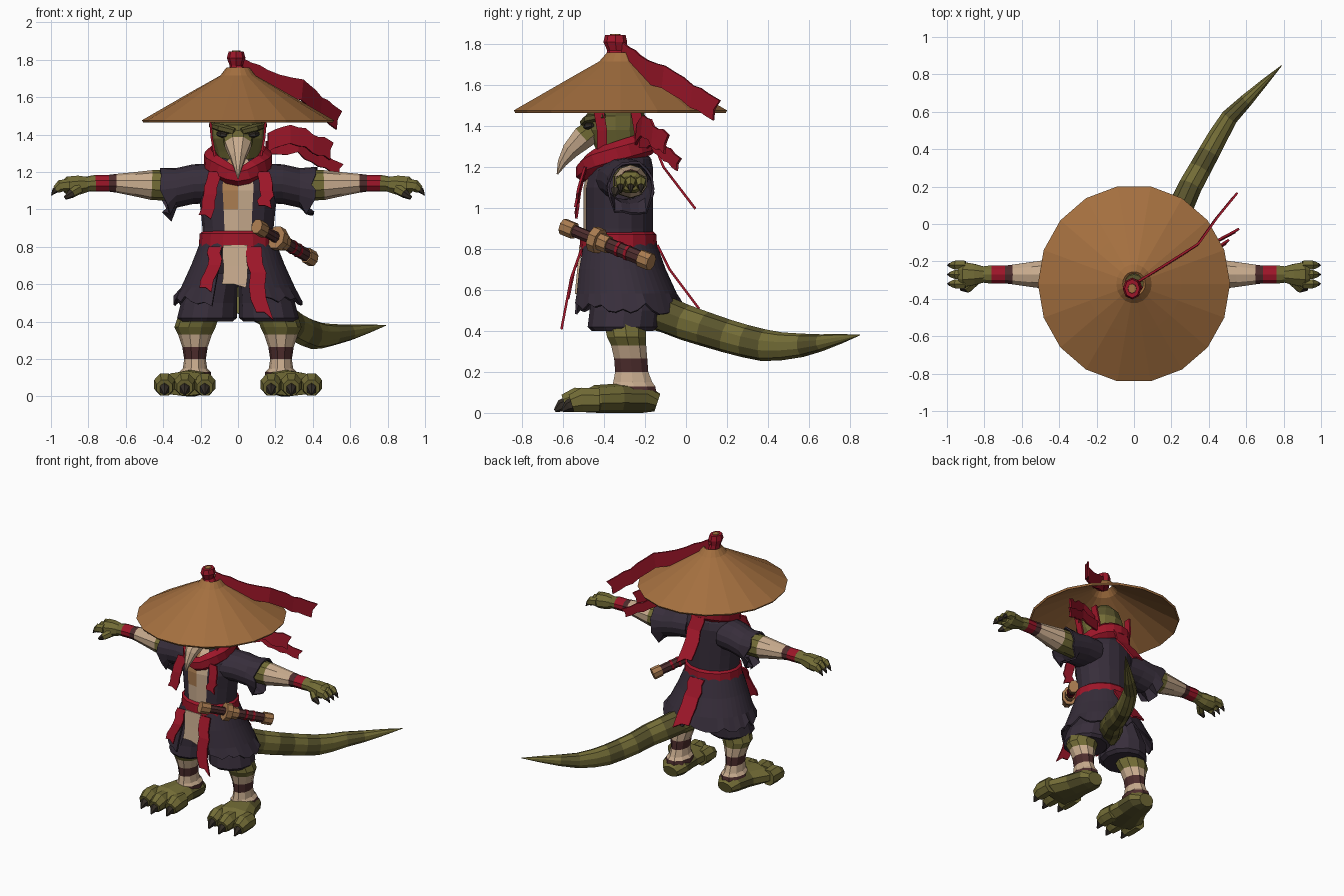
import bpy, bmesh, random
from math import sin, cos, pi, radians
from mathutils import Vector

random.seed(4)
cube = bpy.data.objects.get("Cube")
if cube:
    bpy.data.objects.remove(cube)


def material(name, r, g, b):
    m = bpy.data.materials.new(name)
    m.use_nodes = True
    m.diffuse_color = (r, g, b, 1)
    m.node_tree.nodes["Principled BSDF"].inputs["Base Color"].default_value = (r, g, b, 1)
    return m


STRAW = material("straw", .37, .16, .05)
CLOTH = material("dark_cloth", .038, .027, .043)
RED = material("red_cloth", .34, .008, .022)
OLIVE = material("olive_scales", .17, .15, .037)
MOSS = material("dark_scales", .1, .088, .025)
CREAM = material("cream_wraps", .58, .41, .27)
BROWN = material("brown_leather", .075, .026, .026)
TAN = material("tan_hide", .4, .2, .08)
CLAW = material("claw", .035, .027, .02)


def loft(name, rings, mats, rule=None, wrap=True, loop=False, caps=True, thick=0):
    """Skin a list of rings; rule(centre, ring, column) picks the material."""
    bm = bmesh.new()
    rows = [[bm.verts.new(p) for p in ring] for ring in rings]
    n, k = len(rows[0]), len(rows)
    for i in range(k if loop else k - 1):
        a, b = rows[i], rows[(i + 1) % k]
        for j in range(n if wrap else n - 1):
            f = bm.faces.new((a[j], a[(j + 1) % n], b[(j + 1) % n], b[j]))
            if rule:
                f.material_index = rule(f.calc_center_median(), i, j)
    if caps and wrap and not loop:
        for row, i in ((rows[0], 0), (rows[-1], k - 2)):
            f = bm.faces.new(row)
            if rule:
                f.material_index = rule(f.calc_center_median(), i, 0)
    bmesh.ops.recalc_face_normals(bm, faces=bm.faces)
    me = bpy.data.meshes.new(name)
    bm.to_mesh(me)
    bm.free()
    for m in mats if isinstance(mats, list) else [mats]:
        me.materials.append(m)
    ob = bpy.data.objects.new(name, me)
    bpy.context.collection.objects.link(ob)
    if thick:
        mod = ob.modifiers.new("thickness", "SOLIDIFY")
        mod.thickness, mod.offset = thick, 0
    return ob


def tube(name, path, mats, sides=8, loop=False, rule=None, **kw):
    """Sweep along (x, y, z, side radius, up radius) points."""
    pts = [Vector(p[:3]) for p in path]
    k, rings = len(pts), []
    for i, c in enumerate(pts):
        nxt = pts[(i + 1) % k] if loop else pts[min(i + 1, k - 1)]
        prv = pts[i - 1] if loop else pts[max(i - 1, 0)]
        t = (nxt - prv).normalized()
        side = t.cross(Vector((0, 0, 1))).normalized()
        up = side.cross(t)
        rings.append([c + side * path[i][3] * cos(a) + up * path[i][4] * sin(a)
                      for a in (2 * pi * (j + .5) / sides for j in range(sides))])
    return loft(name, rings, mats, rule, loop=loop, **kw)


def stack(name, levels, mats, sides=16, rule=None, **kw):
    """Horizontal ellipses given as (z, cx, cy, rx, ry)."""
    rings = [[Vector((cx + rx * cos(2 * pi * j / sides), cy + ry * sin(2 * pi * j / sides), z))
              for j in range(sides)] for z, cx, cy, rx, ry in levels]
    return loft(name, rings, mats, rule, **kw)


def ribbon(name, pts, width, axis, mat=RED, steps=3, rough=.012):
    """Thin tattered strip along a path, spread along an axis."""
    axis, path = Vector(axis).normalized(), []
    pts = [Vector(p) for p in pts]
    for a, b in zip(pts, pts[1:]):
        path += [a.lerp(b, s / steps) for s in range(steps)]
    path.append(pts[-1])
    rows = []
    for i, p in enumerate(path):
        wob = axis * random.uniform(-rough, rough)
        half = axis * width / 2
        drag = (path[-1] - path[-2]) * .6 if i == len(path) - 1 and rough else Vector()
        rows.append([p - half + wob, p + wob, p + half + wob + drag])
    return loft(name, rows, mat, wrap=False, thick=.012)


def flip(path, s):
    return [(p[0] * s, *p[1:]) for p in path]


# Hat with knot and streaming ribbon
stack("hat", [(1.47, 0, -.32, .51, .525), (1.62, 0, -.32, .25, .26), (1.71, 0, -.32, .09, .1),
              (1.755, 0, -.32, .055, .06)], STRAW, 18, caps=False, thick=.015)
stack("hat_knot", [(1.74, 0, -.34, .045, .05), (1.77, -.01, -.34, .035, .045), (1.81, -.01, -.345, .05, .058),
                   (1.845, -.01, -.345, .04, .05)], RED, 8)
stack("hat_tip", [(1.83, -.01, -.345, .028, .03), (1.85, -.01, -.345, .022, .025)], STRAW, 8)
ribbon("hat_ribbon", [(.02, -.31, 1.76), (.15, -.23, 1.7), (.34, -.11, 1.63), (.44, .03, 1.55),
                      (.53, .14, 1.49)], .11, (.1, .1, 1))

# Head, brow, eyes and beak
stack("head", [(1.2, 0, -.31, .09, .09), (1.31, 0, -.33, .12, .12), (1.38, 0, -.345, .145, .14),
               (1.45, 0, -.345, .15, .145), (1.52, 0, -.33, .11, .11), (1.57, 0, -.32, .05, .05)],
      [OLIVE, MOSS], 12, rule=lambda c, i, j: int(c.z > 1.45))
tube("beak", [(0, -.43, 1.4, .09, .055), (0, -.5, 1.345, .075, .062), (0, -.565, 1.28, .045, .045),
              (0, -.605, 1.22, .022, .025), (0, -.628, 1.165, .003, .004)], [CREAM, OLIVE], 8,
     rule=lambda c, i, j: int(i == 0 and c.z > 1.37))
for s, side in ((1, "left"), (-1, "right")):
    tube(side + "_brow", flip([(.02, -.5, 1.415, .02, .02), (.09, -.475, 1.435, .03, .022),
                               (.145, -.4, 1.45, .015, .015)], s), MOSS, 6)
    tube(side + "_eye", flip([(.06, -.492, 1.395, .01, .01), (.085, -.48, 1.4, .018, .018),
                              (.11, -.455, 1.405, .01, .01)], s), CLAW, 6)
    for part, y in (("front", -.43), ("back", -.25)):
        ribbon(f"{side}_{part}_hat_strap", [(.15 * s, y, 1.5), (.14 * s, y + .02, 1.38),
                                            (.12 * s, y + .02, 1.27)], .05, (0, 1, 0), rough=0)

# Scarf ring, low in front and high at the back, with its tails
ring = []
for j in range(20):
    a = 2 * pi * j / 20
    dip = max(0, -sin(a)) ** 6 * .035
    ring.append((.145 * cos(a), -.335 + .165 * sin(a), 1.265 + .055 * sin(a) - dip, .042, .06 - dip * .3))
tube("scarf", ring, RED, 6, loop=True)
ribbon("scarf_side_tail", [(.16, -.24, 1.36), (.28, -.21, 1.41), (.4, -.16, 1.36), (.49, -.1, 1.32)], .1, (0, .1, 1))
ribbon("scarf_side_tail_lower", [(.15, -.22, 1.33), (.32, -.17, 1.33), (.43, -.1, 1.27), (.54, -.04, 1.22)],
       .07, (0, .1, 1))
ribbon("scarf_back_tail", [(0, -.15, 1.3), (0, -.11, 1.2), (0, .02, 1.03)], .11, (1, 0, 0))
ribbon("scarf_front_tail_right", [(-.13, -.49, 1.2), (-.145, -.52, 1.08), (-.165, -.535, .97)], .07, (1, .1, 0))
ribbon("scarf_front_tail_left", [(.13, -.49, 1.2), (.145, -.52, 1.1), (.15, -.535, 1.02)], .07, (1, -.1, 0))


# Coat body with open chest
def chest(c, i, j):
    if j not in (11, 12) or c.y > -.4:
        return 0
    return 2 if c.z > 1.0 and c.x < 0 else 1


stack("coat_body", [(.8, 0, -.33, .19, .17), (.9, 0, -.33, .19, .17), (1.0, 0, -.33, .2, .17),
                    (1.1, 0, -.33, .215, .17), (1.19, 0, -.32, .21, .16), (1.24, 0, -.31, .17, .14),
                    (1.29, 0, -.31, .1, .1)], [CLOTH, CREAM, TAN], 16, rule=chest)

# Coat skirt, open in front with a ragged hem
rows = []
for z, cy, rx, ry in ((.84, -.33, .19, .175), (.7, -.32, .245, .215), (.58, -.3, .3, .25), (.5, -.29, .34, .27)):
    row = []
    for j in range(41):
        a = radians(-66 + 312 * j / 40)
        rag = random.uniform(-.02, .035) if z == .5 else 0
        row.append(Vector((rx * cos(a), cy + ry * sin(a), z + rag)))
    rows.append(row)
loft("coat_skirt", rows, CLOTH, wrap=False, thick=.012)

# Belt, its tails and the hanging wrap
stack("belt", [(.785, 0, -.33, .195, .175), (.8, 0, -.33, .21, .19), (.87, 0, -.33, .205, .185),
               (.885, 0, -.33, .185, .17)], RED, 16)
ribbon("belt_tail_right", [(-.12, -.5, .8), (-.135, -.545, .7), (-.165, -.57, .58)], .07, (1, 0, 0))
ribbon("belt_tail_left", [(.09, -.51, .8), (.1, -.56, .66), (.13, -.6, .45)], .085, (1, 0, 0))
ribbon("belt_back_tail", [(0, -.14, .82), (0, -.08, .7), (0, .04, .54)], .12, (1, 0, 0))
ribbon("waist_wrap", [(-.015, -.515, .81), (-.015, -.525, .7), (-.02, -.535, .6)], .13, (1, 0, 0), CREAM, rough=.004)


def leg_colour(c, i, j):
    return 2 if c.z > .33 else 1 if .2 < c.z < .265 or c.z < .14 else 0


for s, side in ((1, "left"), (-1, "right")):
    # Ragged wide sleeve
    rows = []
    for x, cy, cz, ry, rz in ((.13, -.31, 1.14, .13, .1), (.24, -.29, 1.135, .12, .1),
                              (.33, -.275, 1.115, .11, .1), (.4, -.27, 1.09, .11, .12)):
        row = []
        for j in range(16):
            a = 2 * pi * j / 16
            jag = random.uniform(-.025, .02) + .015 * sin(a) if x == .4 else 0
            row.append(Vector(((x + jag) * s, cy + ry * cos(a), cz + rz * sin(a) + jag * .8)))
        rows.append(row)
    loft(side + "_sleeve", rows, CLOTH, caps=False, thick=.012)

    # Wrapped arm
    arm = flip([(.2, -.28, 1.13, .08, .08), (.4, -.27, 1.13, .085, .082), (.46, -.27, 1.13, .083, .08),
                (.55, -.27, 1.135, .07, .065), (.65, -.27, 1.14, .055, .05), (.69, -.27, 1.14, .05, .045),
                (.76, -.27, 1.14, .052, .045), (.81, -.27, 1.135, .045, .04)], s)
    tube(side + "_arm", arm, [OLIVE, CREAM, BROWN, RED], 10,
         rule=lambda c, i, j: (0, 0, 1, 1, 2, 3, 0)[i])

    # Hand, fingers and claws
    tube(side + "_hand", flip([(.79, -.27, 1.135, .042, .04), (.85, -.27, 1.13, .06, .055),
                               (.91, -.27, 1.125, .072, .055), (.935, -.27, 1.12, .06, .035)], s), OLIVE)
    for name, dy in (("front", -.05), ("middle", 0), ("rear", .05)):
        y = -.27 + dy
        tube(f"{side}_{name}_finger", flip([(.9, y, 1.13, .027, .035), (.95, y, 1.125, .028, .032),
                                            (.972, y, 1.105, .018, .022)], s), OLIVE, 6)
        tube(f"{side}_{name}_finger_claw", flip([(.955, y, 1.115, .02, .022), (.98, y, 1.1, .014, .016),
                                                 (.998, y, 1.075, .002, .002)], s), CLAW, 6)
    tube(side + "_thumb", flip([(.85, -.31, 1.11, .025, .03), (.89, -.345, 1.085, .025, .025),
                                (.925, -.35, 1.06, .008, .01)], s), [OLIVE, CLAW], 6,
         rule=lambda c, i, j: i)

    # Shorts and wrapped leg
    stack(side + "_shorts", [(.66, .11 * s, -.31, .11, .15), (.5, .155 * s, -.3, .15, .17),
                             (.42, .165 * s, -.31, .16, .17), (.4, .17 * s, -.31, .14, .15)], CLOTH, 12)
    stack(side + "_leg", [(z, x * s, cy, rx, ry) for z, x, cy, rx, ry in (
        (.08, .235, -.25, .095, .115), (.13, .23, -.255, .085, .11), (.15, .23, -.26, .065, .1),
        (.2, .23, -.265, .058, .085), (.265, .23, -.27, .068, .085), (.33, .23, -.28, .09, .09),
        (.37, .23, -.29, .11, .1), (.46, .2, -.3, .11, .11))], [CREAM, BROWN, OLIVE], 10, rule=leg_colour)

    # Foot, toes and claws
    tube(side + "_foot", flip([(.23, -.14, .05, .06, .045), (.23, -.2, .07, .1, .07), (.25, -.32, .072, .115, .072),
                               (.275, -.44, .068, .15, .068), (.285, -.5, .05, .14, .05)], s), [OLIVE, MOSS],
         10, rule=lambda c, i, j: int(c.z < .03 or i == 1))
    for name, dx in (("inner", -.108), ("middle", 0), ("outer", .108)):
        x, reach = .285 + dx, -.02 if dx == 0 else .015
        tube(f"{side}_{name}_toe", flip([(x, -.42, .062, .055, .06), (x, -.52 + reach, .064, .06, .064),
                                         (x, -.575 + reach, .047, .045, .047)], s), OLIVE)
        tube(f"{side}_{name}_toe_claw", flip([(x, -.55 + reach, .045, .035, .04), (x, -.59 + reach, .034, .024, .03),
                                              (x, -.62 + reach, .01, .004, .008)], s), CLAW, 6)

# Striped tail
tube("tail", [(.04, -.24, .52, .09, .09), (.12, -.1, .48, .085, .09), (.19, 0, .44, .075, .088),
              (.25, .09, .41, .07, .085), (.3, .2, .375, .066, .082), (.35, .29, .35, .063, .08),
              (.4, .38, .33, .06, .078), (.45, .47, .325, .056, .068), (.51, .57, .33, .048, .057),
              (.6, .66, .342, .037, .042), (.7, .76, .362, .02, .023), (.79, .848, .38, .002, .002)],
     [OLIVE, MOSS], 10, rule=lambda c, i, j: int(i in (1, 3, 5, 8)))

# Sheathed sword at the left hip
start, end = Vector((.1, -.6, .91)), Vector((.4, -.17, .735))
for name, t0, t1, side_r, up_r, mat in (
        ("sword_pommel", 0, .13, .035, .042, TAN), ("sword_grip", .1, .36, .024, .03, BROWN),
        ("sword_guard", .34, .42, .055, .065, TAN), ("scabbard_throat", .42, .52, .036, .044, TAN),
        ("scabbard", .5, .92, .028, .036, BROWN), ("scabbard_band", .62, .65, .031, .039, RED),
        ("scabbard_second_band", .72, .75, .031, .039, RED), ("scabbard_cap", .88, 1, .036, .044, TAN)):
    tube(name, [(*start.lerp(end, t), side_r, up_r) for t in (t0, t1)], mat, 8)
